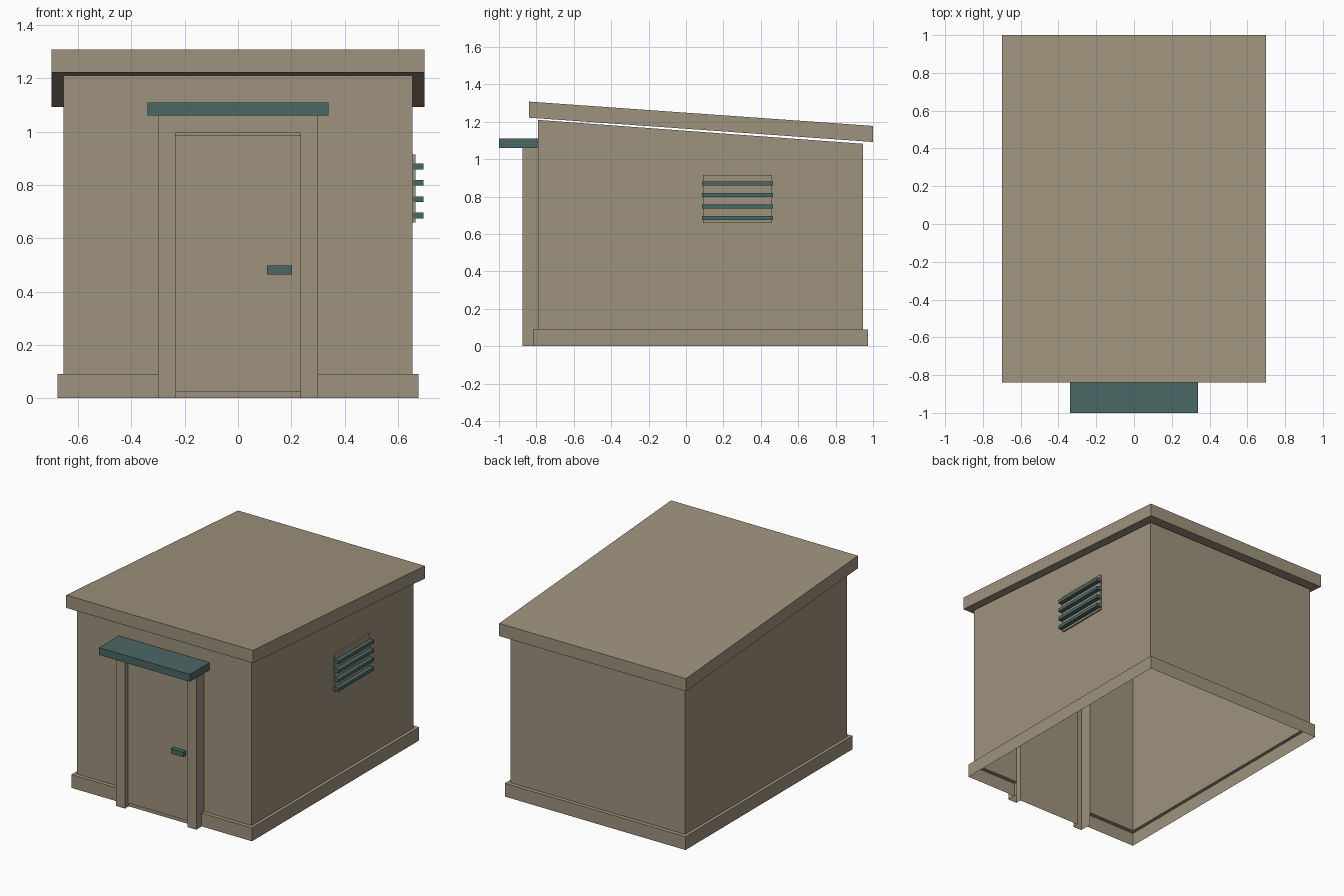
import bpy
import bmesh
from mathutils import Vector

if "Cube" in bpy.data.objects:
    bpy.data.objects.remove(bpy.data.objects["Cube"])


def material(name, rgb):
    m = bpy.data.materials.new(name)
    m.diffuse_color = (*rgb, 1.0)
    m.use_nodes = True
    m.node_tree.nodes["Principled BSDF"].inputs["Base Color"].default_value = m.diffuse_color
    return m


BEIGE = material("beige paint", (0.345, 0.290, 0.205))
TEAL = material("dark teal metal", (0.070, 0.138, 0.130))

SLOPE = 0.0707       # fall of the roof per unit of y
WX, WY0, WY1 = 0.655, -0.79, 0.945      # wall faces
PX, PY0, PY1 = 0.677, -0.817, 0.972     # plinth faces
PZ = 0.09            # plinth height
TOP = 1.21           # wall height at the front
FX, DX = 0.30, 0.235                    # door frame outer / inner half width
FY, DY = -0.875, -0.835                 # door frame front / door recess
FZ, DZ = 1.06, 0.995                    # frame top / opening top


def finish(name, bm, mat):
    bmesh.ops.remove_doubles(bm, verts=bm.verts, dist=0.0001)
    me = bpy.data.meshes.new(name)
    bm.to_mesh(me)
    bm.free()
    me.materials.append(mat)
    ob = bpy.data.objects.new(name, me)
    bpy.context.collection.objects.link(ob)
    return ob


def sheet(bm, axis, pos, a, b, sign):
    """Rectangle across one axis, facing along sign; a and b span the other axes."""
    others = [i for i in range(3) if i != axis]
    corners = []
    for u, v in ((a[0], b[0]), (a[1], b[0]), (a[1], b[1]), (a[0], b[1])):
        p = Vector((0, 0, 0))
        p[axis], p[others[0]], p[others[1]] = pos, u, v
        corners.append(bm.verts.new(p))
    face = bm.faces.new(corners)
    face.normal_update()
    if face.normal[axis] * sign < 0:
        face.normal_flip()


def box(name, x, y, z, mat, slope=0.0):
    bm = bmesh.new()
    for axis, span, a, b in ((0, x, y, z), (1, y, x, z), (2, z, x, y)):
        sheet(bm, axis, span[0], a, b, -1)
        sheet(bm, axis, span[1], a, b, 1)
    for v in bm.verts:
        v.co.z -= slope * (v.co.y - y[0])
    return finish(name, bm, mat)


# Walls: open-bottomed shell with a doorway and a sloping top
bm = bmesh.new()
for s in (-1, 1):
    sheet(bm, 0, s * WX, (WY0, WY1), (PZ, TOP), s)
    sheet(bm, 1, WY0, (s * FX, s * WX), (PZ, TOP), -1)
sheet(bm, 1, WY0, (-FX, FX), (FZ, TOP), -1)
sheet(bm, 1, WY1, (-WX, WX), (PZ, TOP), 1)
sheet(bm, 2, TOP, (-WX, WX), (WY0, WY1), 1)
for v in bm.verts:
    if v.co.z > TOP - 0.001:
        v.co.z -= 0.0735 * (v.co.y - WY0)
finish("walls", bm, BEIGE)

# Plinth: hollow skirt and ledge, interrupted by the doorway
bm = bmesh.new()
for s in (-1, 1):
    sheet(bm, 0, s * PX, (PY0, PY1), (0, PZ), s)
    sheet(bm, 1, PY0, (s * FX, s * PX), (0, PZ), -1)
    sheet(bm, 2, PZ, (s * WX, s * PX), (PY0, PY1), 1)
    sheet(bm, 2, PZ, (s * FX, s * WX), (PY0, WY0), 1)
sheet(bm, 1, PY1, (-PX, PX), (0, PZ), 1)
sheet(bm, 2, PZ, (-WX, WX), (WY1, PY1), 1)
finish("plinth", bm, BEIGE)

# Door frame: hollow posts, lintel and recess
bm = bmesh.new()
for s in (-1, 1):
    sheet(bm, 0, s * FX, (FY, WY0), (0, FZ), s)
    sheet(bm, 1, FY, (s * DX, s * FX), (0, FZ), -1)
    sheet(bm, 0, s * DX, (FY, DY), (0, DZ), -s)
sheet(bm, 1, FY, (-DX, DX), (DZ, FZ), -1)
sheet(bm, 2, DZ, (-DX, DX), (FY, DY), -1)
sheet(bm, 1, DY, (-DX, DX), (0, DZ), -1)
finish("door_frame", bm, BEIGE)

# Door leaf, handle and canopy
box("door", (-DX, DX), (DY - 0.008, DY), (0.025, 0.985), BEIGE)
box("door_handle", (0.108, 0.202), (-0.874, DY - 0.008), (0.465, 0.497), TEAL)
box("door_canopy", (-0.34, 0.34), (-1.0, WY0), (FZ, 1.11), TEAL)

# Sloping roof slab
box("roof", (-0.70, 0.70), (-0.84, 1.0), (1.222, 1.308), BEIGE, SLOPE)

# Side vent: backing plate and louvres
box("vent_plate", (WX, WX + 0.01), (0.09, 0.46), (0.66, 0.915), BEIGE)
for i in range(4):
    z = 0.685 + i * 0.0615
    box(f"vent_louvre_{i + 1}", (WX + 0.001, 0.695), (0.085, 0.465),
        (z - 0.011, z + 0.011), TEAL)
